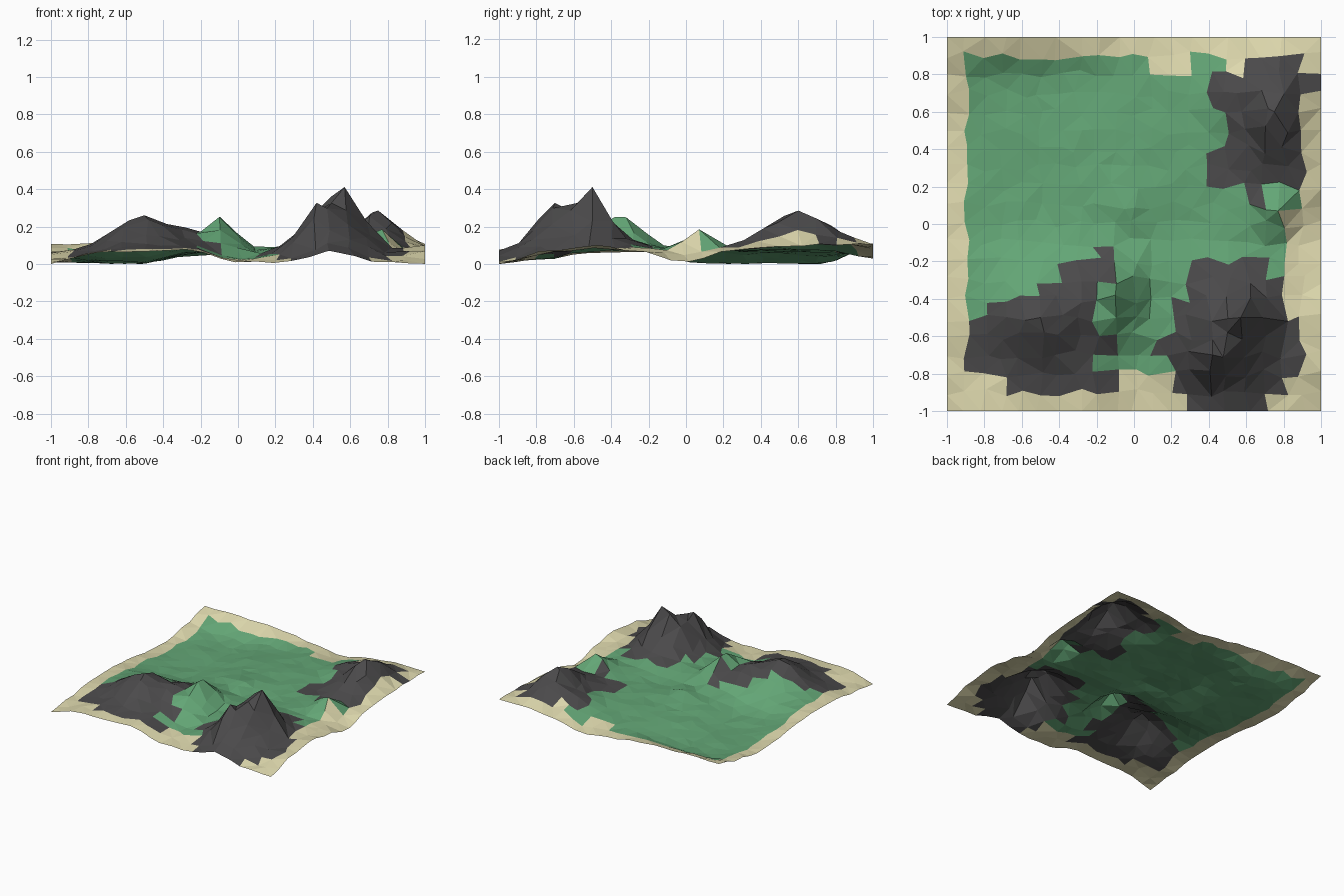
import bpy, bmesh, math, random

if "Cube" in bpy.data.objects:
    bpy.data.objects.remove(bpy.data.objects["Cube"])

random.seed(4)
N = 20  # cells per side

# ground level in hundredths, every 0.25 units, front row first
GROUND = [
    (1.5, 7.5, 8, 8.5, 2, 2, 8, 2, 1.5),
    (4, 6, 8, 9, 3, 3, 8, 3, 8),
    (7, 8, 9, 9, 7, 4, 9, 4, 11),
    (8, 8, 8, 9, 10, 9, 9, 9, 8),
    (6, 3, 2, 7, 7, 7, 9, 8, 2),
    (3, 1.5, 1.5, 7, 8, 8.5, 9, 9, 9),
    (2, 1.5, 1.5, 7, 8, 8.5, 9, 9, 10.5),
    (6, 1.5, 1.5, 5, 7, 8, 9, 9, 11.5),
    (11.5, 12, 11.5, 10, 7, 3.5, 9, 11.5, 11.5),
]
# hills: x, y, height, radius x, radius y
HILLS = [
    (-0.50, -0.50, 0.18, 0.23, 0.24),   # front left mountain
    (-0.28, -0.42, 0.12, 0.17, 0.22),   # its shoulder
    (-0.10, -0.38, 0.18, 0.12, 0.19),   # green hill
    (0.50, -0.58, 0.25, 0.24, 0.24),    # front right mountain
    (0.57, -0.50, 0.345, 0.15, 0.14),   # its main horn
    (0.42, -0.70, 0.27, 0.14, 0.15),    # its second horn
    (0.75, 0.60, 0.205, 0.17, 0.25),    # back right mountain
    (0.55, 0.70, 0.09, 0.15, 0.17),
    (0.77, 0.07, 0.11, 0.13, 0.12),     # small green hills
    (-0.05, 0.08, 0.04, 0.15, 0.12),
]

ROCK = [
    [(-.92, -.5), (-.78, -.5), (-.7, -.38), (-.53, -.35), (-.4, -.22), (-.25, -.22),
     (-.12, -.08), (-.1, -.32), (-.18, -.35), (-.18, -.55), (-.1, -.6), (-.2, -.75),
     (-.1, -.8), (-.1, -.94), (-.35, -.93), (-.45, -.86), (-.65, -.88), (-.82, -.82), (-.94, -.6)],
    [(.3, -.2), (.45, -.16), (.65, -.18), (.68, -.27), (.83, -.3), (.82, -.5), (.88, -.52),
     (.87, -.78), (.82, -.87), (.75, -.87), (.75, -1), (.29, -1), (.29, -.9), (.22, -.87),
     (.25, -.75), (.15, -.65), (.2, -.5), (.24, -.38)],
    [(.42, .82), (.5, .8), (.7, .86), (.8, .9), (.93, .88), (.99, .75), (.92, .62),
     (.93, .26), (.85, .2), (.72, .2), (.67, .12), (.6, .22), (.42, .22), (.45, .45),
     (.53, .55), (.42, .62)],
]
GRASS = [(-.87, -.5), (-.9, -.3), (-.88, -.1), (-.94, .05), (-.93, .5), (-.88, .87),
         (-.8, .92), (-.5, .9), (0, .95), (0, .87), (.2, .82), (.4, .92), (.5, .82),
         (.85, .5), (.88, .2), (.82, .1), (.82, -.3), (.25, -.82), (-.02, -.82),
         (-.1, -.78), (-.5, -.6)]


def ground(x, y):
    u, v = (x + 1) * 4, (y + 1) * 4
    i, j = min(int(u), 7), min(int(v), 7)
    s, t = (k * k * (3 - 2 * k) for k in (u - i, v - j))
    a, b = GROUND[j], GROUND[j + 1]
    return 0.01 * ((a[i] * (1 - s) + a[i + 1] * s) * (1 - t) + (b[i] * (1 - s) + b[i + 1] * s) * t)


def hill(p, x, y):
    fade = min(1, (1 - abs(x)) / 0.15, (1 - abs(y)) / 0.12)
    return fade * p[2] * math.exp(-((x - p[0]) / p[3]) ** 2 - ((y - p[1]) / p[4]) ** 2)


def inside(poly, x, y):
    hit = False
    for (ax, ay), (bx, by) in zip(poly, poly[1:] + poly[:1]):
        if (ay > y) != (by > y) and x < ax + (y - ay) * (bx - ax) / (by - ay):
            hit = not hit
    return hit


def material(name, rgb):
    m = bpy.data.materials.new(name)
    m.diffuse_color = (*rgb, 1)
    m.use_nodes = True
    m.node_tree.nodes["Principled BSDF"].inputs["Base Color"].default_value = m.diffuse_color
    return m


# jittered open grid
bm = bmesh.new()
bmesh.ops.create_grid(bm, x_segments=N, y_segments=N, size=1)
inner = []
for v in bm.verts:
    edge_x, edge_y = abs(v.co.x) > 0.99, abs(v.co.y) > 0.99
    if not edge_x:
        v.co.x += random.uniform(-0.025, 0.025)
    if not edge_y:
        v.co.y += random.uniform(-0.025, 0.025)
    if not (edge_x or edge_y):
        inner.append(v)

# put a vertex on every summit
for h in HILLS:
    v = min(inner, key=lambda q: (q.co.x - h[0]) ** 2 + (q.co.y - h[1]) ** 2)
    v.co.x, v.co.y = h[0], h[1]

for v in bm.verts:
    x, y = v.co.x, v.co.y
    v.co.z = ground(x, y) + max(hill(h, x, y) for h in HILLS) + random.uniform(-0.005, 0.005)
low = min(v.co.z for v in bm.verts)
for v in bm.verts:
    v.co.z -= low

# colour by region: sand rim, grass plain, rock mountains
for f in bm.faces:
    c = f.calc_center_median()
    f.material_index = 2 if any(inside(r, c.x, c.y) for r in ROCK) else int(inside(GRASS, c.x, c.y))
bmesh.ops.triangulate(bm, faces=bm.faces[:], quad_method='SHORT_EDGE')

mesh = bpy.data.meshes.new("terrain")
bm.to_mesh(mesh)
bm.free()
mesh.materials.append(material("sand", (0.73, 0.69, 0.42)))
mesh.materials.append(material("grass green", (0.125, 0.38, 0.18)))
mesh.materials.append(material("rock grey", (0.07, 0.068, 0.07)))
bpy.context.collection.objects.link(bpy.data.objects.new("terrain", mesh))
